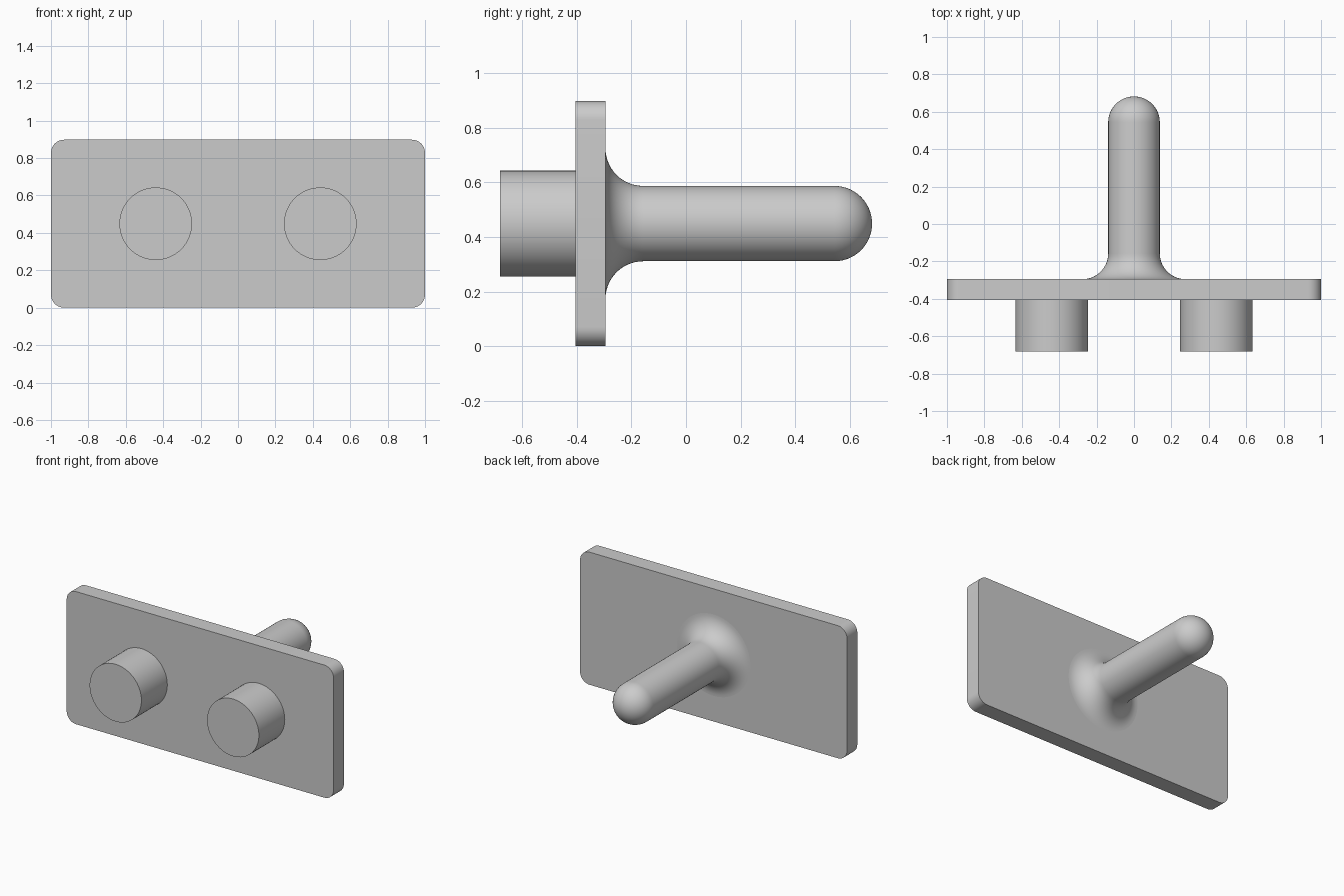
import bpy, bmesh, math
from mathutils import Matrix, Vector

default = bpy.data.objects.get("Cube")
if default:
    bpy.data.objects.remove(default, do_unlink=True)

# Main dimensions
MID_Z = 0.449
PLATE_FRONT, PLATE_BACK = -0.405, -0.295
ROD_R, ROD_END = 0.138, 0.682
FILLET = 0.138

grey = bpy.data.materials.new("plain grey")
grey.use_nodes = True
colour = (0.6, 0.6, 0.6, 1)
grey.diffuse_color = colour
grey.node_tree.nodes["Principled BSDF"].inputs["Base Color"].default_value = colour


def finish(bm, name):
    """Turn a bmesh into a smooth-shaded object with sharp edges kept."""
    bmesh.ops.remove_doubles(bm, verts=bm.verts, dist=1e-5)
    bmesh.ops.recalc_face_normals(bm, faces=bm.faces)
    mesh = bpy.data.meshes.new(name)
    bm.to_mesh(mesh)
    bm.free()
    mesh.materials.append(grey)
    obj = bpy.data.objects.new(name, mesh)
    bpy.context.collection.objects.link(obj)
    bpy.ops.object.select_all(action="DESELECT")
    obj.select_set(True)
    bpy.context.view_layer.objects.active = obj
    bpy.ops.object.shade_smooth_by_angle(angle=math.radians(30))
    return obj


def lathe(name, profile, x=0, steps=64):
    """Revolve (radius, y) points around a front-to-back axis."""
    bm = bmesh.new()
    verts = [bm.verts.new((x + r, y, MID_Z)) for r, y in profile]
    edges = [bm.edges.new(pair) for pair in zip(verts, verts[1:])]
    bmesh.ops.spin(bm, geom=verts + edges, cent=(x, 0, MID_Z), axis=(0, 1, 0),
                   angle=math.tau, steps=steps)
    return finish(bm, name)


def arc(r, y, radius, start, end, steps=14):
    """Arc points in the (radius, y) plane, angles in degrees."""
    angles = [math.radians(start + (end - start) * i / steps) for i in range(steps + 1)]
    return [(r + radius * math.cos(a), y + radius * math.sin(a)) for a in angles]


# Backing plate with rounded corners
bm = bmesh.new()
bmesh.ops.create_cube(bm, size=1, matrix=(
    Matrix.Translation((0, (PLATE_FRONT + PLATE_BACK) / 2, MID_Z))
    @ Matrix.Diagonal((2, PLATE_BACK - PLATE_FRONT, 2 * MID_Z, 1))))
corners = [e for e in bm.edges
           if abs((e.verts[0].co - e.verts[1].co).normalized().y) > 0.9]
bmesh.ops.bevel(bm, geom=corners, offset=0.07, segments=10, profile=0.5, affect="EDGES")
finish(bm, "backing_plate")

# Two mounting pegs on the front
for side, x in (("right", -0.44), ("left", 0.44)):
    lathe(side + "_peg", [(0, -0.682), (0.194, -0.682), (0.194, PLATE_FRONT)], x)

# Hanging rod: flared root, straight shaft, round tip
root = arc(ROD_R + FILLET, PLATE_BACK + FILLET, FILLET, 270, 180)
tip = arc(0, ROD_END - ROD_R, ROD_R, 0, 90)
lathe("hanging_rod", root + tip)
